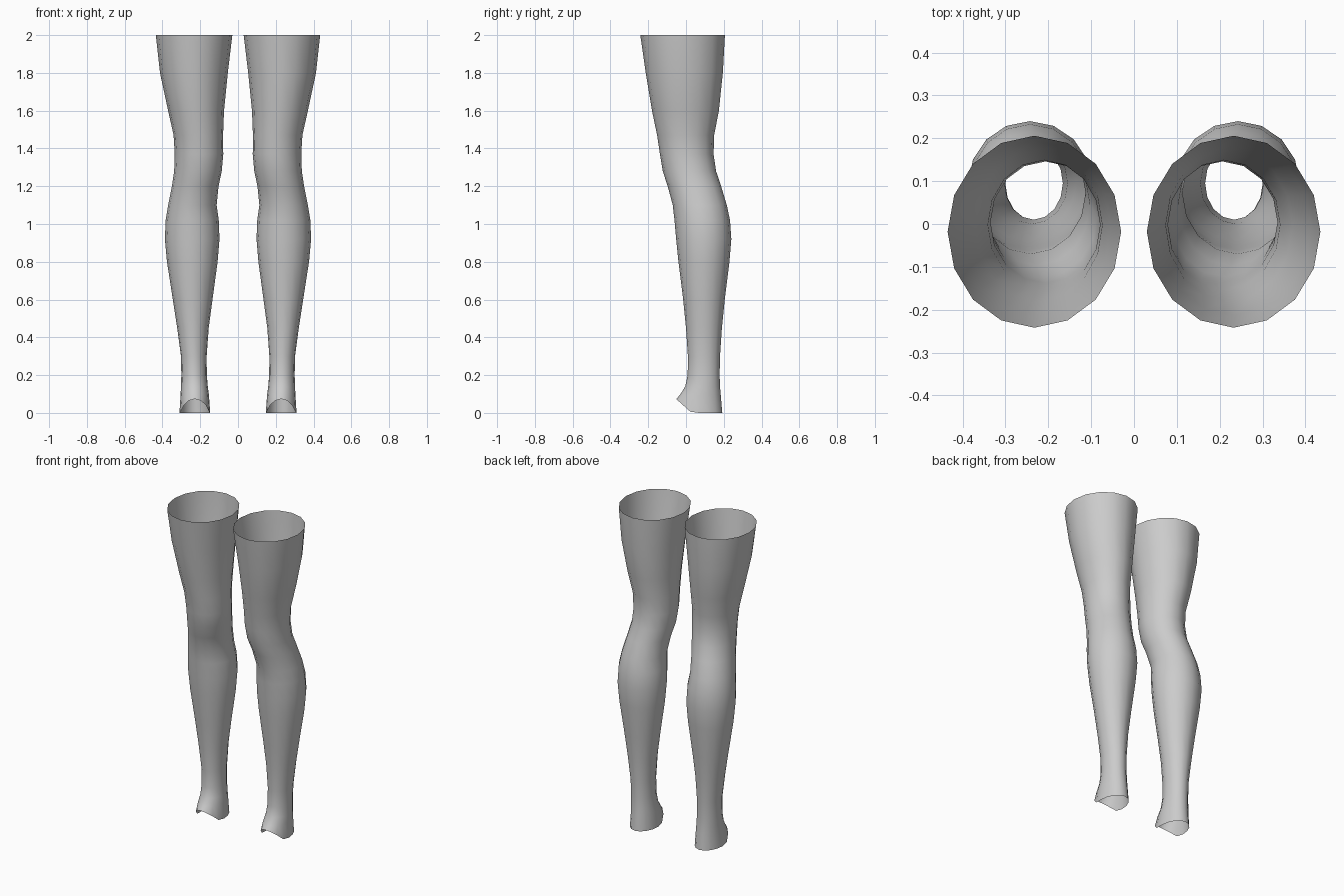
import bpy, bmesh, math

SIDES = 16
# Leg rings: height, inner x, outer x, front y, back y
RINGS = [
    (2.00, 0.030, 0.435, -0.242, 0.206),
    (1.80, 0.054, 0.413, -0.213, 0.195),
    (1.60, 0.074, 0.370, -0.180, 0.174),
    (1.47, 0.079, 0.341, -0.153, 0.149),
    (1.37, 0.078, 0.335, -0.138, 0.146),
    (1.28, 0.086, 0.338, -0.123, 0.159),
    (1.20, 0.103, 0.350, -0.097, 0.186),
    (1.10, 0.113, 0.370, -0.070, 0.216),
    (1.02, 0.102, 0.383, -0.061, 0.233),
    (0.92, 0.098, 0.387, -0.052, 0.240),
    (0.80, 0.108, 0.376, -0.040, 0.230),
    (0.60, 0.135, 0.345, -0.015, 0.205),
    (0.45, 0.155, 0.322, 0.000, 0.190),
    (0.30, 0.166, 0.302, 0.010, 0.180),
    (0.20, 0.165, 0.300, 0.009, 0.178),
    (0.14, 0.160, 0.302, -0.004, 0.180),
    (0.095, 0.154, 0.304, -0.032, 0.184),
    (0.00, 0.147, 0.310, -0.052, 0.192),
]

fabric = bpy.data.materials.new("grey_fabric")
fabric.diffuse_color = (0.6, 0.6, 0.6, 1)


def make_stocking(name, side):
    bm = bmesh.new()
    rows = []
    for z, x0, x1, y0, y1 in RINGS:
        cx, cy, rx, ry = (x0 + x1) / 2, (y0 + y1) / 2, (x1 - x0) / 2, (y1 - y0) / 2
        row = []
        for i in range(SIDES):
            a = 2 * math.pi * i / SIDES
            x, y = cx + rx * math.cos(a), cy + ry * math.sin(a)
            # The foot opening rises towards the toes
            rise = max(0, 0.03 - y) * 0.9 if z == 0 else 0
            row.append(bm.verts.new((side * x, y, z + rise)))
        rows.append(row)
    # Open tube wall
    for top, low in zip(rows, rows[1:]):
        for i in range(SIDES):
            j = (i + 1) % SIDES
            quad = (top[i], low[i], low[j], top[j])
            bm.faces.new(quad if side > 0 else quad[::-1]).smooth = True
    mesh = bpy.data.meshes.new(name)
    bm.to_mesh(mesh)
    bm.free()
    mesh.materials.append(fabric)
    obj = bpy.data.objects.new(name, mesh)
    bpy.context.collection.objects.link(obj)


# Mirrored pair
make_stocking("left_stocking", 1)
make_stocking("right_stocking", -1)
